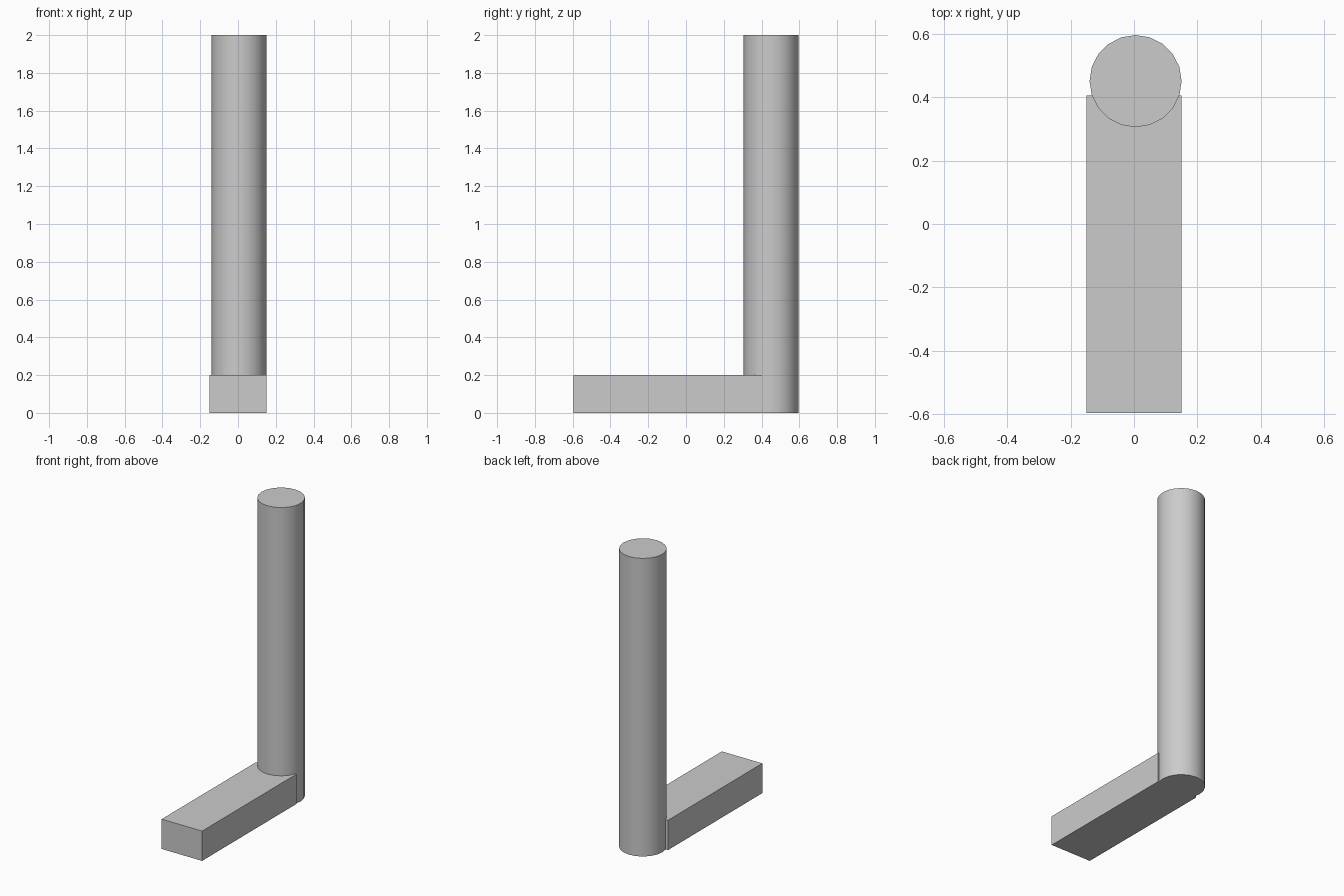
import bpy
from math import radians

cube = bpy.data.objects.get("Cube")
if cube:
    bpy.data.objects.remove(cube, do_unlink=True)

# Single plain grey finish
grey = bpy.data.materials.new("light_grey")
grey.use_nodes = True
colour = (0.6, 0.6, 0.6, 1)
grey.diffuse_color = colour
grey.node_tree.nodes["Principled BSDF"].inputs["Base Color"].default_value = colour


def finish(name):
    obj = bpy.context.object
    obj.name = name
    obj.data.materials.append(grey)
    return obj


# Flat bar lying on the ground
bpy.ops.mesh.primitive_cube_add(size=1, location=(0, -0.095, 0.1))
bar = finish("base_bar")
bar.scale = (0.3, 1, 0.2)
bpy.ops.object.transform_apply(location=False, rotation=False, scale=True)

# Upright post at the back end of the bar, flush with its left side
bpy.ops.mesh.primitive_cylinder_add(vertices=20, radius=0.145, depth=2,
                                    location=(0.005, 0.45, 1))
finish("upright_post")
bpy.ops.object.shade_smooth_by_angle(angle=radians(30))
